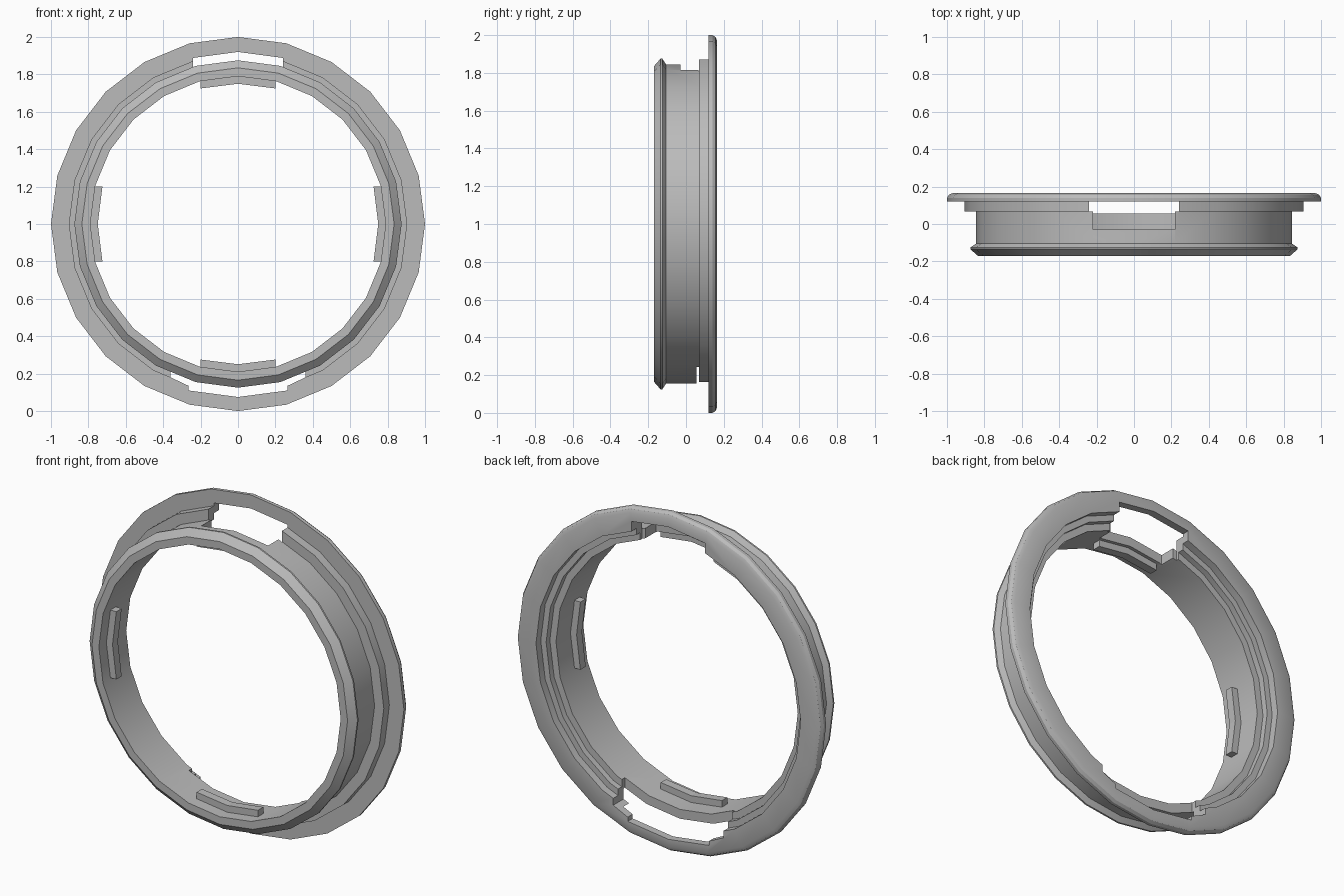
import bpy, bmesh, math

cube = bpy.data.objects.get("Cube")
if cube:
    bpy.data.objects.remove(cube, do_unlink=True)

SEGMENTS = 24

grey = bpy.data.materials.new("plain grey")
grey.use_nodes = True
colour = (0.5, 0.5, 0.5, 1)
grey.diffuse_color = colour
grey.node_tree.nodes["Principled BSDF"].inputs["Base Color"].default_value = colour


def finish(name, bm):
    bmesh.ops.recalc_face_normals(bm, faces=bm.faces)
    mesh = bpy.data.meshes.new(name)
    bm.to_mesh(mesh)
    bm.free()
    obj = bpy.data.objects.new(name, mesh)
    bpy.context.collection.objects.link(obj)
    mesh.materials.append(grey)
    return obj


def lathe(name, profile):
    """Spin a closed (radius, y) profile around the ring axis."""
    bm = bmesh.new()
    rings = []
    for i in range(SEGMENTS):
        a = math.tau * i / SEGMENTS
        rings.append([bm.verts.new((r * math.sin(a), y, 1 + r * math.cos(a)))
                      for r, y in profile])
    n = len(profile)
    for i, ring in enumerate(rings):
        after = rings[(i + 1) % SEGMENTS]
        for j in range(n):
            k = (j + 1) % n
            bm.faces.new((ring[j], ring[k], after[k], after[j]))
    return finish(name, bm)


def prism(name, outline, y0, y1):
    """Extrude an outline of (x, height from centre) points along y."""
    bm = bmesh.new()
    face = bm.faces.new([bm.verts.new((x, y0, 1 + h)) for x, h in outline])
    moved = bmesh.ops.extrude_face_region(bm, geom=[face])["geom"]
    bmesh.ops.translate(bm, vec=(0, y1 - y0, 0),
                        verts=[v for v in moved if isinstance(v, bmesh.types.BMVert)])
    return finish(name, bm)


def mirrored(half):
    return half + [(-x, h) for x, h in reversed(half) if x > 0]


def smooth(obj):
    bpy.ops.object.select_all(action='DESELECT')
    obj.select_set(True)
    bpy.context.view_layer.objects.active = obj
    bpy.ops.object.shade_smooth_by_angle(angle=math.radians(30))


# Ring: front lip, wall, stepped collar and rounded back flange
ring = lathe("flanged_ring", [
    (0.79, -0.17), (0.835, -0.17), (0.875, -0.135), (0.875, -0.125),
    (0.845, -0.105), (0.845, 0.068), (0.905, 0.068), (0.905, 0.12),
    (1.0, 0.12), (1.0, 0.14), (0.99, 0.156), (0.97, 0.165),
    (0.865, 0.165), (0.865, 0.12), (0.83, 0.12), (0.83, 0.085), (0.79, 0.085)])

# Notches through the wall, collar and flange
cutters = [
    prism("top_window_cutter", mirrored([(0.218, 0.6), (0.218, 0.88)]), -0.03, 0.1),
    prism("top_notch_cutter", mirrored([(0.24, 0.6), (0.24, 0.888), (0, 0.92)]), 0.066, 0.3),
    prism("bottom_notch_cutter", mirrored(
        [(0.36, -0.6), (0.36, -0.82), (0.265, -0.865), (0.265, -0.89), (0, -0.925)]), 0.056, 0.3),
]
for cutter in cutters:
    cutter.hide_render = True
    cutter.hide_viewport = True
    mod = ring.modifiers.new(cutter.name, 'BOOLEAN')
    mod.operation = 'DIFFERENCE'
    mod.solver = 'EXACT'
    mod.object = cutter

# Bake the cuts, then drop the cutters
graph = bpy.context.evaluated_depsgraph_get()
baked = bpy.data.meshes.new_from_object(ring.evaluated_get(graph))
ring.modifiers.clear()
ring.data = baked
for cutter in cutters:
    bpy.data.objects.remove(cutter, do_unlink=True)
smooth(ring)

# Four bent tabs on the inner wall
names = ["top_tab", "left_tab", "bottom_tab", "right_tab"]
tab_outline = [(-0.2, 0.725), (0, 0.75), (0.2, 0.725),
               (0.2, 0.775), (0, 0.8), (-0.2, 0.775)]
for i, name in enumerate(names):
    a = i * math.pi / 2
    turned = [(x * math.cos(a) + h * math.sin(a), h * math.cos(a) - x * math.sin(a))
              for x, h in tab_outline]
    prism(name, turned, -0.1, -0.05)
